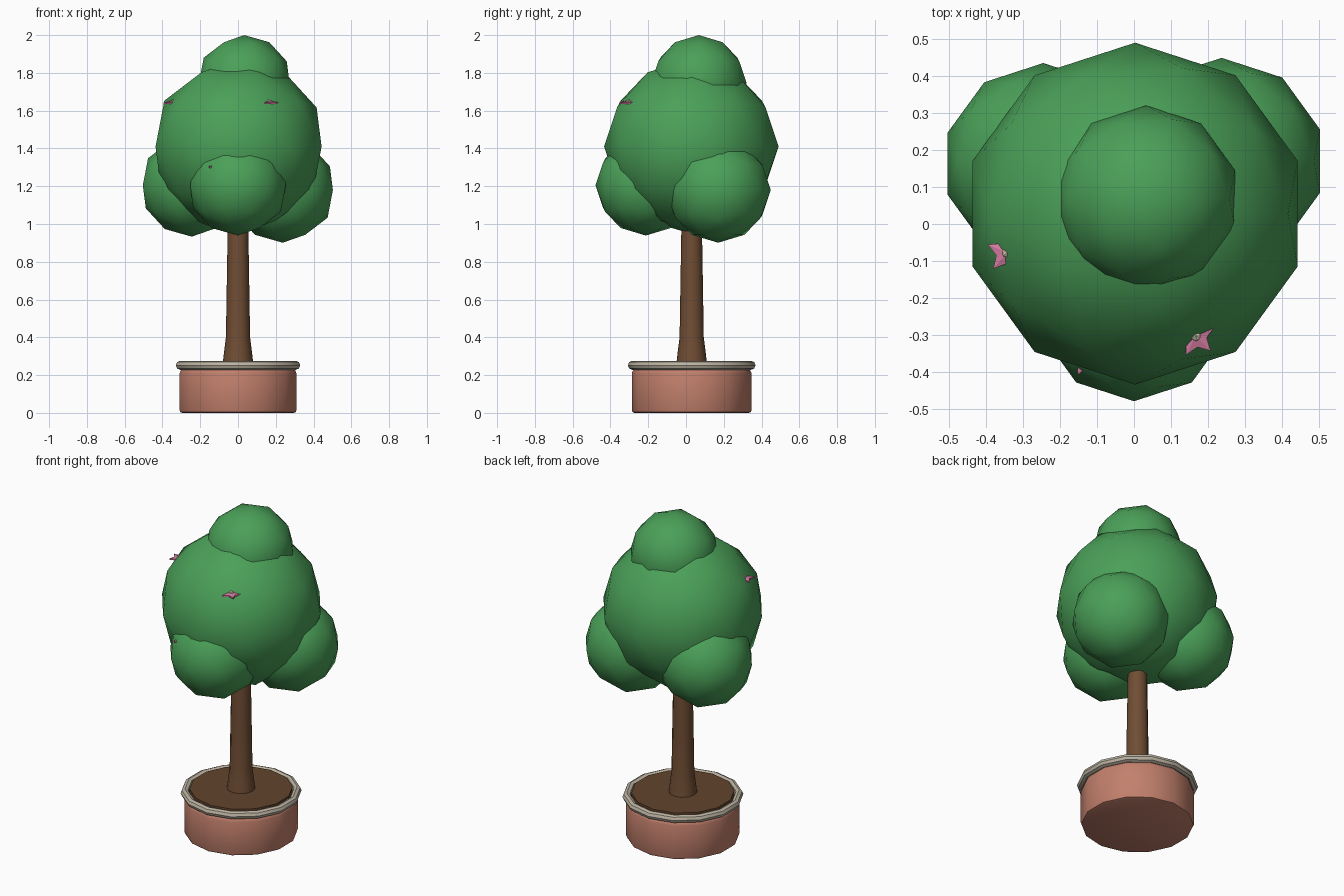
import bpy, bmesh, math

if "Cube" in bpy.data.objects:
    bpy.data.objects.remove(bpy.data.objects["Cube"])

def mat(name, rgb):
    m = bpy.data.materials.new(name)
    m.diffuse_color = (*rgb, 1)
    m.use_nodes = True
    m.node_tree.nodes["Principled BSDF"].inputs["Base Color"].default_value = m.diffuse_color
    return m

LEAF = mat("leaf green", (0.069, 0.352, 0.098))
CLAY = mat("terracotta", (0.54, 0.215, 0.15))
RIM = mat("stone rim", (0.50, 0.45, 0.36))
BARK = mat("bark brown", (0.162, 0.075, 0.034))
SOIL = mat("soil brown", (0.125, 0.058, 0.026))
PINK = mat("petal pink", (0.65, 0.20, 0.35))
CREAM = mat("cream", (0.72, 0.65, 0.48))
CY = 0.03  # the tree's axis sits slightly behind the origin

def finish(bm, name, material, angle=40):
    bmesh.ops.recalc_face_normals(bm, faces=bm.faces)
    me = bpy.data.meshes.new(name)
    bm.to_mesh(me)
    bm.free()
    me.materials.append(material)
    ob = bpy.data.objects.new(name, me)
    bpy.context.collection.objects.link(ob)
    bpy.ops.object.select_all(action='DESELECT')
    ob.select_set(True)
    bpy.context.view_layer.objects.active = ob
    bpy.ops.object.shade_smooth_by_angle(angle=math.radians(angle))
    return ob

def lathe(name, profile, sides, material, closed=False):
    """Revolve (radius, z) points; open profiles get flat caps."""
    bm = bmesh.new()
    rings = []
    for r, z in profile:
        rings.append([bm.verts.new((r * math.sin(2 * math.pi * i / sides),
                                    CY + r * math.cos(2 * math.pi * i / sides), z))
                      for i in range(sides)])
    pairs = list(zip(rings, rings[1:]))
    if closed:
        pairs.append((rings[-1], rings[0]))
    else:
        bm.faces.new(rings[0])
        bm.faces.new(rings[-1])
    for a, b in pairs:
        for i in range(sides):
            j = (i + 1) % sides
            bm.faces.new((a[i], a[j], b[j], b[i]))
    return finish(bm, name, material)

def blob(name, centre, radius):
    bm = bmesh.new()
    bmesh.ops.create_icosphere(bm, subdivisions=2, radius=radius)
    bmesh.ops.translate(bm, verts=bm.verts, vec=centre)
    return finish(bm, name, LEAF, 180)

def flower(name, x, y, z, turn):
    # five pointed star with a raised middle
    bm = bmesh.new()
    low, high = [], []
    for i in range(10):
        a = math.radians(turn + 36 * i)
        r = 0.057 if i % 2 == 0 else 0.03
        p = (x + r * math.cos(a), y + r * math.sin(a))
        low.append(bm.verts.new((*p, z - 0.006)))
        high.append(bm.verts.new((*p, z + 0.003)))
    top = bm.verts.new((x, y, z + 0.012))
    bm.faces.new(low)
    for i in range(10):
        j = (i + 1) % 10
        bm.faces.new((low[i], low[j], high[j], high[i]))
        bm.faces.new((high[i], high[j], top))
    finish(bm, name + "_petals", PINK, 30)
    # round middle
    bm = bmesh.new()
    bmesh.ops.create_icosphere(bm, subdivisions=1, radius=0.015)
    bmesh.ops.scale(bm, verts=bm.verts, vec=(1, 1, 0.8))
    bmesh.ops.translate(bm, verts=bm.verts, vec=(x, y, z + 0.008))
    finish(bm, name + "_middle", CREAM, 30)

# pot with softened edges, rim ring and soil
lathe("pot", [(0.303, 0), (0.313, 0.004), (0.317, 0.014), (0.317, 0.209),
              (0.313, 0.22), (0.303, 0.235)], 14, CLAY)
lathe("pot_rim", [(0.314 + 0.024 * math.cos(k * math.pi / 4),
                   0.252 + 0.024 * math.sin(k * math.pi / 4)) for k in range(8)],
      14, RIM, closed=True)
lathe("soil", [(0.288, 0.20), (0.288, 0.276)], 14, SOIL)

# trunk, flared at the base
lathe("trunk", [(0.081, 0.26), (0.073, 0.33), (0.064, 0.40), (0.060, 0.65),
                (0.055, 0.95), (0.05, 1.25)], 12, BARK)

# foliage
blob("foliage_main", (0.003, 0.028, 1.41), 0.462)
blob("foliage_crown", (0.033, 0.068, 1.748), 0.252)
blob("foliage_front", (0, -0.213, 1.205), 0.266)
blob("foliage_back_right", (0.237, 0.17, 1.18), 0.279)
blob("foliage_back_left", (-0.245, 0.163, 1.205), 0.272)

# flowers half sunk into the foliage
flower("flower_left", -0.343, -0.078, 1.641, 157)
flower("flower_right", 0.167, -0.303, 1.641, 27)
flower("flower_low", -0.13, -0.355, 1.303, 248)
